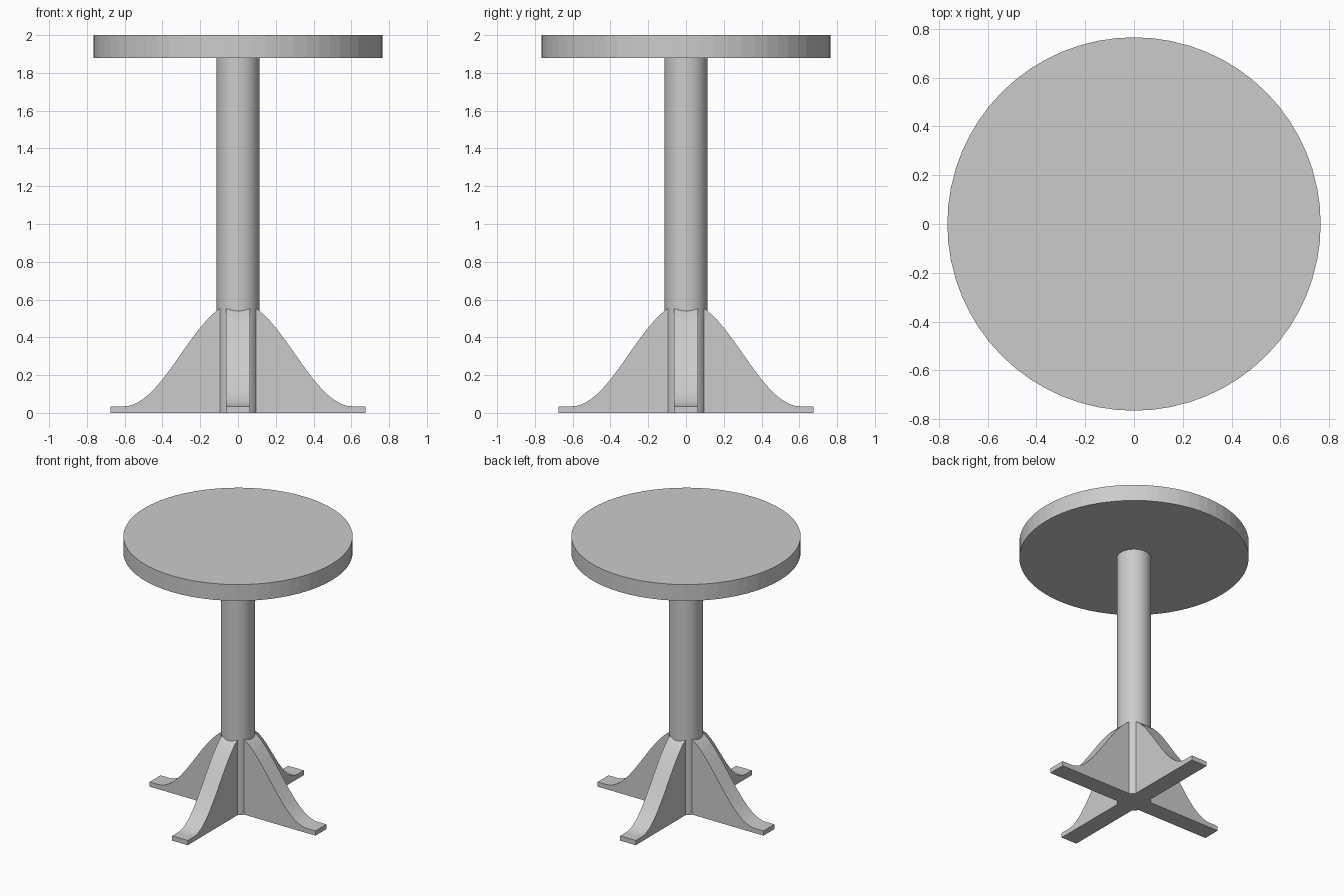
import bpy, bmesh
from math import cos, pi
from mathutils import Matrix

if "Cube" in bpy.data.objects:
    bpy.data.objects.remove(bpy.data.objects["Cube"])


def finish(name, bm, smooth):
    bmesh.ops.recalc_face_normals(bm, faces=bm.faces[:])
    mesh = bpy.data.meshes.new(name)
    bm.to_mesh(mesh)
    bm.free()
    obj = bpy.data.objects.new(name, mesh)
    bpy.context.collection.objects.link(obj)
    if smooth:
        bpy.ops.object.select_all(action='DESELECT')
        obj.select_set(True)
        bpy.context.view_layer.objects.active = obj
        bpy.ops.object.shade_smooth_by_angle(angle=pi / 6)
    return obj


def cylinder(name, radius, z0, z1, smooth):
    bm = bmesh.new()
    bmesh.ops.create_cone(bm, cap_ends=True, segments=64, radius1=radius, radius2=radius,
                          depth=z1 - z0, matrix=Matrix.Translation((0, 0, (z0 + z1) / 2)))
    return finish(name, bm, smooth)


def leg(name, angle):
    # S-curved side profile, running from the column out to a flat toe
    r_in, r_foot, r_end, toe, rise, half = 0.09, 0.605, 0.675, 0.035, 0.552, 0.0635
    steps = 20
    profile = [(r_in, 0), (r_end, 0), (r_end, toe)]
    for i in range(steps + 1):
        r = r_foot + (r_in - r_foot) * i / steps
        profile.append((r, toe + rise * (1 + cos(pi * r / r_foot)) / 2))
    bm = bmesh.new()
    face = bm.faces.new([bm.verts.new((r, -half, z)) for r, z in profile])
    ext = bmesh.ops.extrude_face_region(bm, geom=[face], use_keep_orig=True)
    moved = [g for g in ext['geom'] if isinstance(g, bmesh.types.BMVert)]
    bmesh.ops.translate(bm, verts=moved, vec=(0, 2 * half, 0))
    bmesh.ops.rotate(bm, verts=bm.verts[:], cent=(0, 0, 0), matrix=Matrix.Rotation(angle, 3, 'Z'))
    return finish(name, bm, True)


# Round top and central column
cylinder("table_top", 0.765, 1.88, 2.0, False)
cylinder("column", 0.114, 0.0, 1.88, True)

# Four legs in a cross
for i, side in enumerate(("right", "back", "left", "front")):
    leg(side + "_leg", i * pi / 2)
